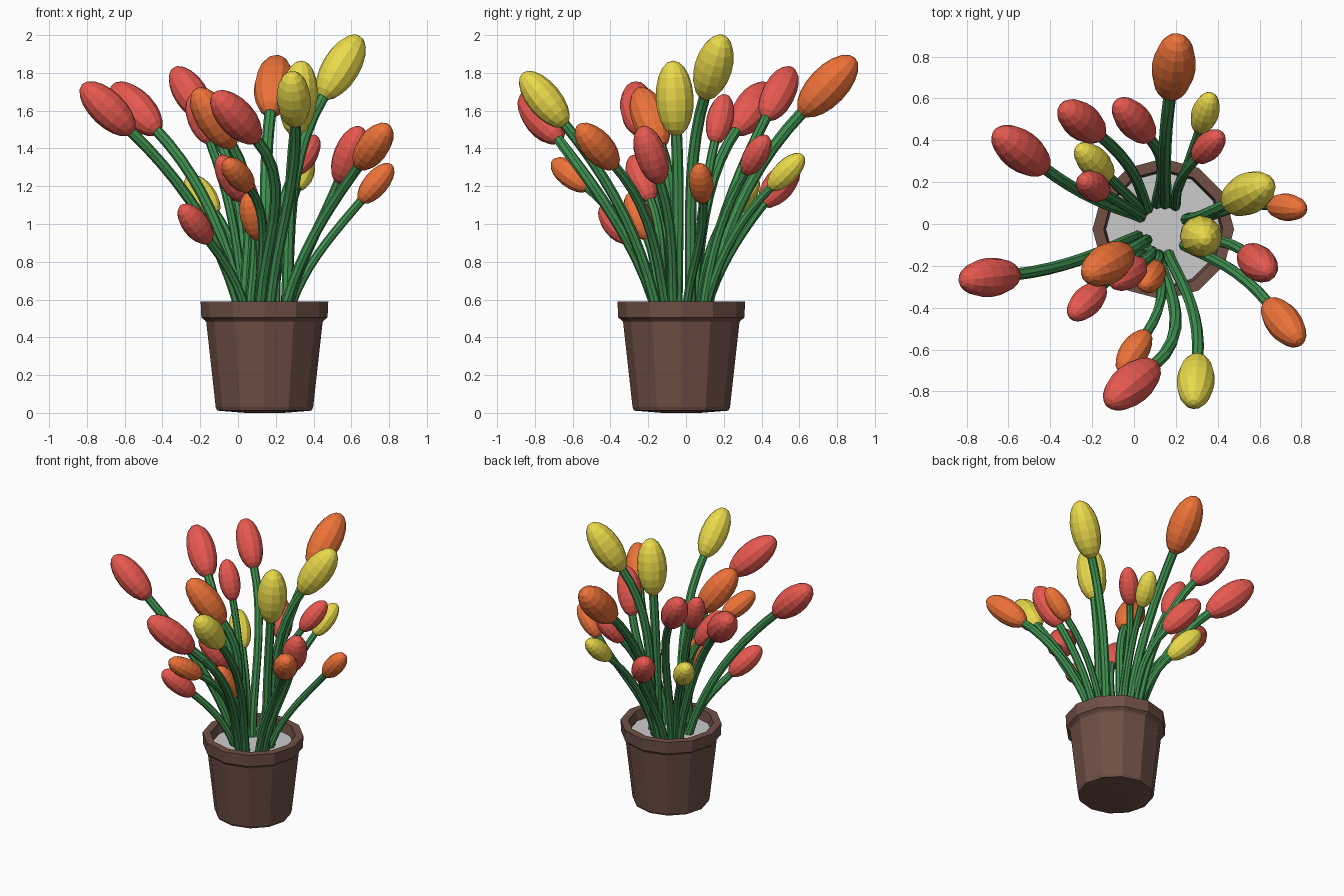
import bpy, bmesh, math
from mathutils import Vector, Matrix

if "Cube" in bpy.data.objects:
    bpy.data.objects.remove(bpy.data.objects["Cube"])


def material(name, rgb):
    m = bpy.data.materials.new(name)
    m.diffuse_color = (*rgb, 1)
    m.use_nodes = True
    m.node_tree.nodes["Principled BSDF"].inputs["Base Color"].default_value = m.diffuse_color
    return m


RED = material("petal_red", (0.80, 0.10, 0.08))
ORANGE = material("petal_orange", (0.85, 0.17, 0.04))
YELLOW = material("petal_yellow", (0.82, 0.70, 0.07))
GREEN = material("stem_green", (0.05, 0.28, 0.08))
BROWN = material("pot_brown", (0.16, 0.08, 0.06))
CENTRE = Vector((0.14, -0.025, 0))
SOIL_Z = 0.52


def finish(name, bm, mat=None):
    bmesh.ops.recalc_face_normals(bm, faces=bm.faces)
    me = bpy.data.meshes.new(name)
    bm.to_mesh(me)
    bm.free()
    ob = bpy.data.objects.new(name, me)
    bpy.context.collection.objects.link(ob)
    if mat:
        me.materials.append(mat)
    return ob


def lathe(name, profile, sides, mat):
    bm = bmesh.new()
    rings = []
    for r, z in profile:
        rings.append([bm.verts.new((r * math.cos(math.tau * i / sides),
                                    r * math.sin(math.tau * i / sides), z))
                      for i in range(sides)])
    for a, b in zip(rings, rings[1:]):
        for i in range(sides):
            j = (i + 1) % sides
            bm.faces.new((a[i], a[j], b[j], b[i]))
    bm.faces.new(rings[0][::-1])
    ob = finish(name, bm, mat)
    ob.location = CENTRE
    return ob


# Pot with a thick rim, open at the top
lathe("pot", [(0.10, 0.0), (0.25, 0.012), (0.258, 0.03), (0.308, 0.48), (0.315, 0.49),
              (0.334, 0.505), (0.338, 0.59), (0.285, 0.59), (0.272, SOIL_Z - 0.02)], 12, BROWN)

# Soil disc
bm = bmesh.new()
bmesh.ops.create_circle(bm, cap_ends=True, segments=12, radius=0.274)
soil = finish("soil", bm)
soil.location = CENTRE + Vector((0, 0, SOIL_Z))

# Each tulip: colour, bud centre, half-axis from bud centre to tip
TULIPS = [
    (ORANGE, (0.19, 0.75, 1.73), (0.02, 0.145, 0.15)),
    (RED, (-0.25, 0.49, 1.69), (-0.09, 0.07, 0.135)),
    (RED, (0.00, 0.495, 1.21), (-0.08, 0.09, 0.11)),
    (RED, (-0.54, 0.35, 1.61), (-0.12, 0.09, 0.125)),
    (YELLOW, (0.34, 0.53, 1.275), (0.03, 0.09, 0.09)),
    (RED, (0.355, 0.37, 1.365), (0.06, 0.06, 0.10)),
    (YELLOW, (-0.19, 0.295, 1.15), (-0.075, 0.075, 0.10)),
    (RED, (-0.195, 0.18, 1.555), (-0.05, 0.03, 0.13)),
    (YELLOW, (0.545, 0.145, 1.83), (0.10, 0.05, 0.165)),
    (ORANGE, (0.73, 0.08, 1.215), (0.085, -0.01, 0.10)),
    (YELLOW, (0.32, -0.06, 1.665), (0.02, -0.01, 0.20)),
    (RED, (0.59, -0.185, 1.365), (0.06, -0.05, 0.15)),
    (ORANGE, (0.715, -0.47, 1.41), (0.08, -0.10, 0.11)),
    (YELLOW, (0.295, -0.75, 1.66), (-0.01, -0.115, 0.14)),
    (RED, (-0.01, -0.765, 1.565), (-0.115, -0.095, 0.125)),
    (ORANGE, (0.00, -0.61, 1.26), (-0.065, -0.095, 0.075)),
    (RED, (-0.225, -0.37, 1.00), (-0.075, -0.075, 0.095)),
    (ORANGE, (0.08, -0.25, 1.04), (-0.03, -0.05, 0.125)),
    (ORANGE, (-0.125, -0.19, 1.56), (-0.10, -0.06, 0.155)),
    (RED, (-0.69, -0.255, 1.61), (-0.135, -0.015, 0.13)),
    (RED, (-0.03, -0.235, 1.24), (-0.07, -0.05, 0.12)),
]


def make_bud(i, mat, centre, axis):
    half = axis.length
    bm = bmesh.new()
    bmesh.ops.create_uvsphere(bm, u_segments=12, v_segments=10, radius=1)
    turn = axis.to_track_quat('Z', 'Y').to_matrix().to_4x4()
    bm.transform(Matrix.Translation(centre) @ turn
                 @ Matrix.Diagonal((half * 0.5, half * 0.5, half, 1)))
    finish(f"bud_{i:02d}", bm, mat)


def make_stem(i, centre, axis):
    half = axis.length
    out = centre - CENTRE
    out.z = 0
    out.normalize()
    p0 = CENTRE + out * 0.12 + Vector((0, 0, SOIL_Z - 0.03))
    p3 = centre - axis * 0.85
    reach = (p3 - p0).length * 0.36
    lean = (p3 - p0).normalized()
    p1 = p0 + (lean * 0.5 + Vector((0, 0, 0.6))).normalized() * reach
    p2 = p3 - axis.normalized() * reach
    # faceted tube along the bend
    sides, steps, radius = 8, 10, 0.01 + 0.1 * half
    bm = bmesh.new()
    rings = []
    for k in range(steps + 1):
        t = k / steps
        s = 1 - t
        p = p0 * s**3 + p1 * 3 * s * s * t + p2 * 3 * s * t * t + p3 * t**3
        d = (p1 - p0) * s * s + (p2 - p1) * 2 * s * t + (p3 - p2) * t * t
        u = Vector((0, 1, 0)).cross(d).normalized()
        v = d.normalized().cross(u)
        rings.append([bm.verts.new(p + (u * math.cos(a) + v * math.sin(a)) * radius)
                      for a in (math.tau * n / sides for n in range(sides))])
    for a, b in zip(rings, rings[1:]):
        for n in range(sides):
            m = (n + 1) % sides
            bm.faces.new((a[n], a[m], b[m], b[n]))
    bm.faces.new(rings[0][::-1])
    bm.faces.new(rings[-1])
    finish(f"stem_{i:02d}", bm, GREEN)


# Tulips
for i, (mat, c, a) in enumerate(TULIPS, 1):
    make_bud(i, mat, Vector(c), Vector(a))
    make_stem(i, Vector(c), Vector(a))
